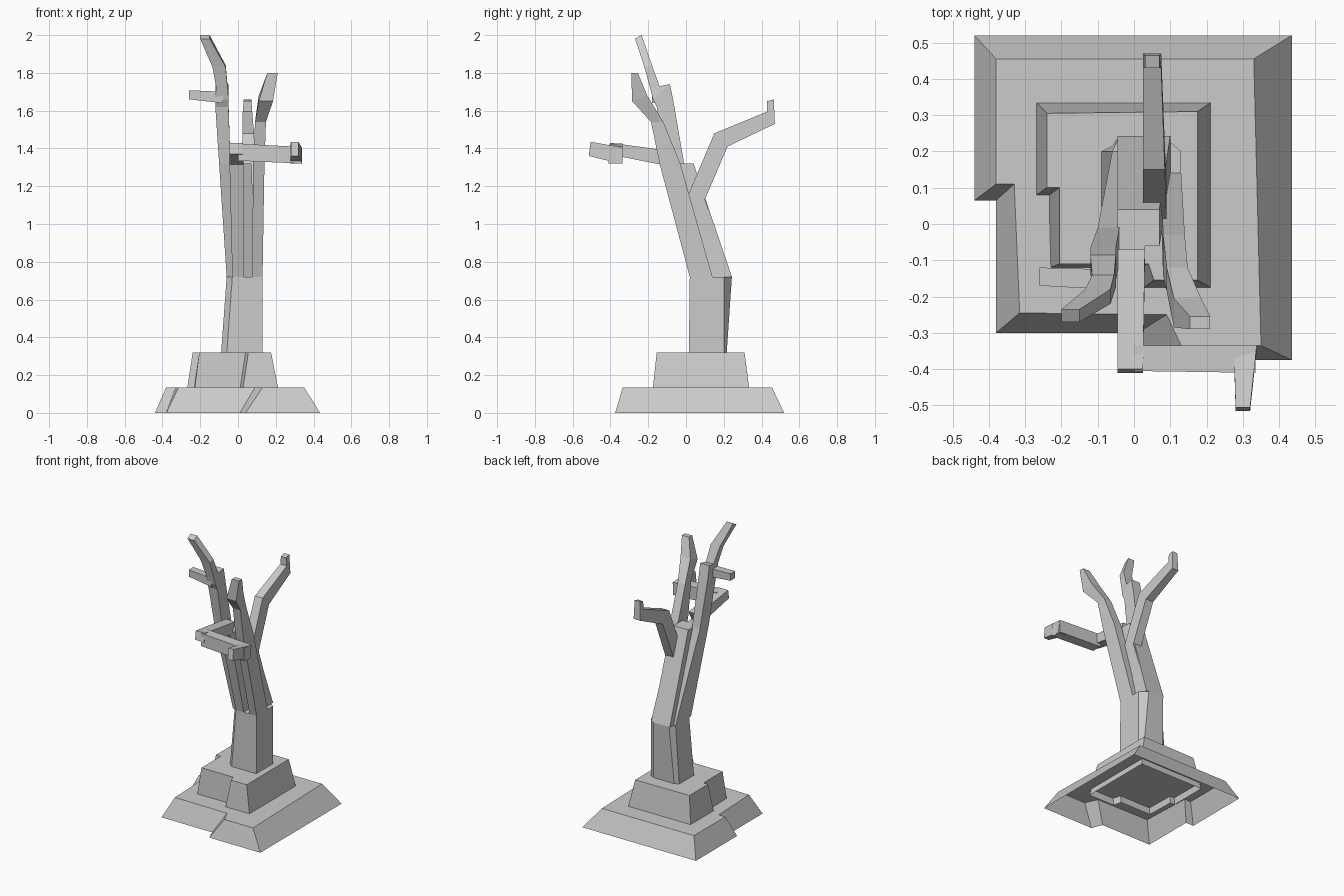
import bpy

cube = bpy.data.objects.get("Cube")
if cube:
    bpy.data.objects.remove(cube, do_unlink=True)

grey = bpy.data.materials.new("stone_grey")
grey.use_nodes = True
colour = (0.6, 0.6, 0.6, 1)
grey.diffuse_color = colour
grey.node_tree.nodes["Principled BSDF"].inputs["Base Color"].default_value = colour


def loft(name, rings, cap_start=True):
    """Join matching rings of points with side faces and caps."""
    n = len(rings[0])
    verts = [p for ring in rings for p in ring]
    faces = []
    for r in range(len(rings) - 1):
        a, b = r * n, (r + 1) * n
        for i in range(n):
            j = (i + 1) % n
            faces.append((a + i, a + j, b + j, b + i))
    faces.append(tuple(range(len(verts) - n, len(verts))))
    if cap_start:
        faces.append(tuple(reversed(range(n))))
    mesh = bpy.data.meshes.new(name)
    mesh.from_pydata(verts, [], faces)
    mesh.materials.append(grey)
    obj = bpy.data.objects.new(name, mesh)
    bpy.context.collection.objects.link(obj)
    return obj


def tier(name, bottom, top, z0, z1):
    """Tapered step, open underneath."""
    loft(name, [[(x, y, z0) for x, y in bottom], [(x, y, z1) for x, y in top]], False)


def limb(name, sections):
    """Four-sided limb; each section is x range, front (y, z), back (y, z)."""
    loft(name, [[(x0, *f), (x1, *f), (x1, *b), (x0, *b)] for x0, x1, f, b in sections])


def beam(name, sections):
    """Sideways limb; each section is x, y range, z range."""
    loft(name, [[(x, y0, z0), (x, y1, z0), (x, y1, z1), (x, y0, z1)]
                for x, y0, y1, z0, z1 in sections])


# Stepped base with notches at the front and right sides
tier("lower_step",
     [(-.44, .52), (-.44, .065), (-.38, .065), (-.38, -.3), (.01, -.3),
      (.04, -.375), (.435, -.375), (.435, .52)],
     [(-.38, .455), (-.38, .11), (-.33, .11), (-.315, -.245), (.09, -.25),
      (.13, -.335), (.35, -.335), (.33, .455)], 0, .135)
tier("upper_step",
     [(-.275, .34), (-.275, .075), (-.24, .075), (-.235, -.122), (.005, -.122),
      (.02, -.18), (.22, -.18), (.22, .34)],
     [(-.24, .305), (-.24, .1), (-.205, .1), (-.205, -.11), (.04, -.11),
      (.055, -.155), (.175, -.155), (.175, .31)], .09, .32)

# Solid lower trunk
low = [(-.09, .04), (-.06, .015), (.13, .015), (.13, .2), (.1, .215), (-.06, .215), (-.09, .2)]
high = [(-.06, .05), (-.03, .02), (.13, .02), (.13, .2), (.08, .243), (-.04, .243), (-.06, .2)]
loft("trunk", [[(x, y, .31) for x, y in low], [(x, y, .72) for x, y in high]])

# Upright stems above the trunk
limb("centre_stem", [(-.03, .03, (.02, .72), (.2, .72)),
                     (-.045, .03, (-.13, 1.32), (0, 1.32))])
limb("rear_stem", [(-.045, .1, (.1, .72), (.243, .72)),
                   (-.045, .07, (-.06, 1.32), (.04, 1.32))])
limb("right_stem", [(-.06, -.02, (.03, .72), (.2, .72)),
                    (-.1, -.04, (-.11, 1.32), (-.01, 1.32)),
                    (-.12, -.05, (-.155, 1.62), (-.065, 1.64)),
                    (-.12, -.05, (-.175, 1.66), (-.085, 1.74)),
                    (-.115, -.055, (-.19, 1.72), (-.14, 1.73)),
                    (-.135, -.065, (-.22, 1.83), (-.18, 1.84)),
                    (-.2, -.15, (-.27, 1.98), (-.235, 2))])
limb("left_stem", [(.075, .13, (.02, .72), (.14, .72)),
                   (.08, .14, (-.14, 1.32), (-.03, 1.32)),
                   (.09, .148, (-.185, 1.54), (-.12, 1.54)),
                   (.11, .185, (-.285, 1.65), (-.205, 1.68)),
                   (.155, .21, (-.29, 1.8), (-.255, 1.8))])

# Branch reaching backwards
limb("back_branch", [(.025, .09, (.13, .72), (.243, .72)),
                     (.025, .09, (.01, 1.15), (.1, 1.13)),
                     (.025, .085, (.15, 1.48), (.22, 1.41)),
                     (.025, .075, (.43, 1.595), (.47, 1.53)),
                     (.03, .07, (.43, 1.65), (.465, 1.66))])

# Front arm with its sideways elbow and end finger
limb("front_arm", [(-.045, .03, (-.11, 1.31), (-.07, 1.385)),
                   (-.045, .025, (-.41, 1.37), (-.4, 1.43))])
beam("arm_elbow", [(0, -.405, -.335, 1.335, 1.425),
                   (.335, -.41, -.335, 1.32, 1.408)])
limb("arm_finger", [(.275, .338, (-.35, 1.32), (-.335, 1.405)),
                    (.28, .32, (-.515, 1.36), (-.505, 1.435))])

# Short side twig
beam("side_twig", [(-.26, -.17, -.12, 1.66, 1.708),
                   (-.08, -.18, -.125, 1.64, 1.7)])

# Make all face directions consistent
import bmesh
for obj in bpy.context.collection.objects:
    if obj.type == "MESH":
        bm = bmesh.new()
        bm.from_mesh(obj.data)
        bmesh.ops.recalc_face_normals(bm, faces=bm.faces)
        bm.to_mesh(obj.data)
        bm.free()
